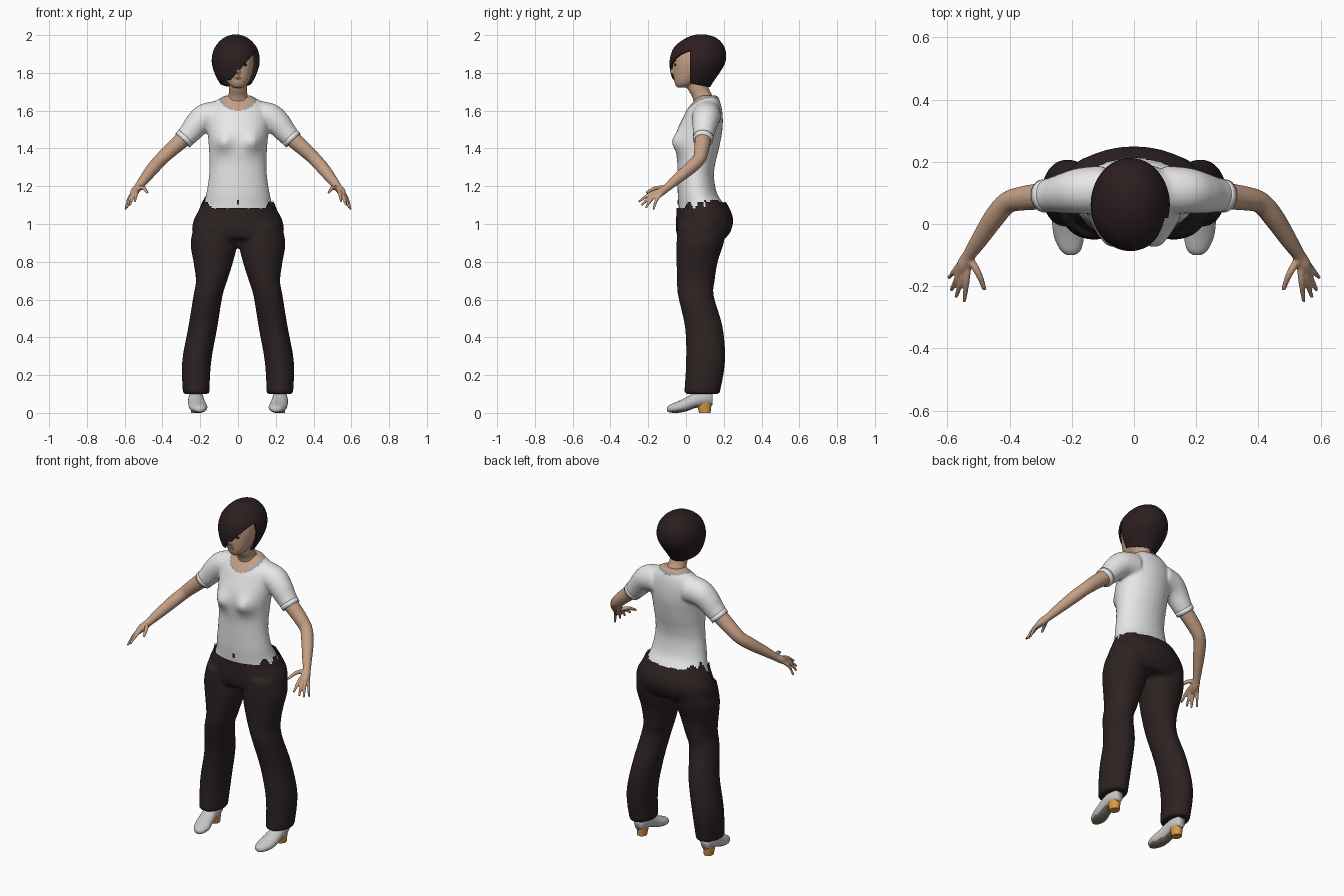
import bpy, bmesh, math
from mathutils import Vector

if "Cube" in bpy.data.objects:
    bpy.data.objects.remove(bpy.data.objects["Cube"])


def material(name, *rgb):
    m = bpy.data.materials.new(name)
    m.diffuse_color = (*rgb, 1)
    m.use_nodes = True
    m.node_tree.nodes["Principled BSDF"].inputs["Base Color"].default_value = m.diffuse_color
    return m


SKIN = material("skin", 0.56, 0.35, 0.235)
SHIRT = material("shirt white", 0.80, 0.80, 0.80)
COLLAR = material("collar grey", 0.36, 0.36, 0.36)
TROUSER = material("trouser brown", 0.026, 0.016, 0.016)
HAIR = material("hair brown", 0.025, 0.013, 0.014)
SHOE = material("shoe grey", 0.58, 0.57, 0.58)
SOLE = material("sole brown", 0.22, 0.17, 0.13)
HEEL = material("heel orange", 0.68, 0.33, 0.06)
LIP = material("lips", 0.36, 0.15, 0.11)
DARK = material("eye dark", 0.02, 0.015, 0.015)


def spline(rows, n=4):
    """Catmull-Rom interpolation of rows of numbers."""
    out = []
    for i in range(len(rows) - 1):
        a, b, c, d = (rows[max(0, min(len(rows) - 1, i + k))] for k in (-1, 0, 1, 2))
        for j in range(n):
            t = j / n
            out.append([0.5 * (2 * q + (r - p) * t + (2 * p - 5 * q + 4 * r - s) * t * t
                        + (3 * q - p - 3 * r + s) * t ** 3) for p, q, r, s in zip(a, b, c, d)])
    return out + [list(rows[-1])]


def loft(bm, sections, seg=32):
    """Closed skin over elliptical sections (centre, u, v)."""
    rings = [[bm.verts.new(c + u * math.cos(k * math.tau / seg) + v * math.sin(k * math.tau / seg))
              for k in range(seg)] for c, u, v in sections]
    for a, b in zip(rings, rings[1:]):
        for k in range(seg):
            bm.faces.new((a[k], a[(k + 1) % seg], b[(k + 1) % seg], b[k]))
    bm.faces.new(rings[0][::-1])
    bm.faces.new(rings[-1])


def stack(bm, rows):
    """Rows of z, x centre, half width, front y, back y."""
    loft(bm, [(Vector((x, (f + b) / 2, z)), Vector((w, 0, 0)), Vector((0, (b - f) / 2, 0)))
              for z, x, w, f, b in spline(rows)])


def tube(bm, rows, seg=16, n=4):
    """Rows of x, y, z, radius."""
    pts = spline(rows, n)
    sec = []
    for i, p in enumerate(pts):
        t = Vector(pts[min(i + 1, len(pts) - 1)][:3]) - Vector(pts[max(i - 1, 0)][:3])
        u = t.cross(Vector((0.3, 0.2, 1)) if abs(t.normalized().z) < 0.9 else Vector((1, 0, 0))).normalized()
        sec.append((Vector(p[:3]), u * p[3], t.normalized().cross(u) * p[3]))
    loft(bm, sec, seg)


def finish(bm, name, mats, voxel=0, smooth=2):
    """Mesh object; with a voxel size its pieces are fused into one surface."""
    bmesh.ops.recalc_face_normals(bm, faces=bm.faces[:])
    me = bpy.data.meshes.new(name)
    bm.to_mesh(me)
    bm.free()
    ob = bpy.data.objects.new(name, me)
    bpy.context.collection.objects.link(ob)
    if voxel:
        m = ob.modifiers.new("fuse", "REMESH")
        m.mode, m.voxel_size = "VOXEL", voxel
        m = ob.modifiers.new("relax", "SMOOTH")
        m.factor, m.iterations = 0.5, smooth
        dg = bpy.context.evaluated_depsgraph_get()
        me = bpy.data.meshes.new_from_object(ob.evaluated_get(dg))
        ob.modifiers.clear()
        ob.data = me
    me.materials.clear()
    for m in mats:
        me.materials.append(m)
    me.polygons.foreach_set("use_smooth", [True] * len(me.polygons))
    return ob


def mirrored(rows, s):
    return [(r[0] * s, *r[1:]) for r in rows]


def trim(ob, planes, rule):
    """Cut the mesh along planes, then drop faces whose centre meets the rule."""
    bm = bmesh.new()
    bm.from_mesh(ob.data)
    for co, no in planes:
        bmesh.ops.bisect_plane(bm, geom=bm.verts[:] + bm.edges[:] + bm.faces[:], plane_co=co, plane_no=no)
    gone = [f for f in bm.faces if rule(f.calc_center_median())]
    bmesh.ops.delete(bm, geom=gone, context="FACES")
    bm.to_mesh(ob.data)
    bm.free()


# Shirt: torso with bust and short sleeves
bm = bmesh.new()
stack(bm, [(1.04, 0, .205, -.035, .215), (1.10, 0, .183, -.04, .203), (1.16, 0, .168, -.044, .165),
           (1.25, 0, .154, -.045, .148), (1.32, 0, .151, -.046, .155), (1.38, 0, .153, -.052, .17),
           (1.44, 0, .157, -.055, .183), (1.50, 0, .162, -.045, .193), (1.56, 0, .165, -.018, .195),
           (1.61, 0, .155, .008, .19), (1.65, 0, .12, .04, .18), (1.68, 0, .07, .06, .165)])
for v in bm.verts:
    if v.co.y < 0.03:
        v.co.y -= 0.036 * math.exp(-((abs(v.co.x) - .08) / .045) ** 2 - ((v.co.z - 1.435) / .05) ** 2)
for s in (1, -1):
    tube(bm, mirrored([(.10, .11, 1.575, .078), (.17, .107, 1.565, .074), (.215, .10, 1.53, .067),
                       (.25, .095, 1.488, .059), (.288, .09, 1.447, .052)], s), 24)
shirt = finish(bm, "shirt", [SHIRT, COLLAR, SKIN], 0.009, 3)
for p in shirt.data.polygons:
    c = p.center
    d = (c.x / .10) ** 2 + ((c.y - .09) / .088) ** 2
    if c.z > 1.58 and d < 1:
        p.material_index = 2 if d < .78 or abs(c.x) < .03 and c.y < .09 else 1

# Sleeve cuffs
for s, side in ((1, "left"), (-1, "right")):
    bm = bmesh.new()
    tube(bm, mirrored([(.275, .092, 1.461, .054), (.293, .09, 1.442, .053)], s), 24, 1)
    finish(bm, side + "_sleeve_cuff", [SHIRT])

# Trousers: pelvis and two legs with a ragged waistline
bm = bmesh.new()
stack(bm, [(1.15, 0, .18, -.051, .19), (1.08, 0, .205, -.05, .232), (1.02, 0, .235, -.053, .25),
           (.96, 0, .243, -.052, .236), (.92, 0, .22, -.04, .205)])
for s in (1, -1):
    stack(bm, [(z, x * s, w, f, b) for z, x, w, f, b in (
        (1.0, .13, .10, -.045, .22), (.90, .128, .123, -.05, .20), (.80, .131, .105, -.05, .168),
        (.70, .140, .083, -.048, .152), (.62, .159, .077, -.042, .147), (.45, .187, .077, -.005, .195),
        (.27, .219, .077, .0, .207), (.10, .222, .07, -.01, .178))])
trousers = finish(bm, "trousers", [TROUSER], 0.011)


def waistline(c):
    side = min(1, max(0, (abs(c.x) - .12) / .04))
    back = .035 if c.y > .1 else 0
    return 1.08 + back + side * (.022 + .018 * math.sin(c.y * 85 + c.x * 40))


trim(trousers, [], lambda c: c.z > waistline(c))

# Waist button
bpy.ops.mesh.primitive_cube_add(size=1, location=(0, -.042, 1.115))
button = bpy.context.object
button.name, button.scale = "waist_button", (.012, .008, .022)
button.data.materials.append(TROUSER)

# Arms with hands
FINGERS = [[(.535, -.135, 1.178, .012), (.539, -.19, 1.16, .010), (.546, -.25, 1.118, .006)],
           [(.547, -.135, 1.172, .012), (.556, -.185, 1.148, .010), (.573, -.236, 1.098, .006)],
           [(.555, -.13, 1.168, .012), (.569, -.175, 1.14, .010), (.588, -.213, 1.085, .006)],
           [(.555, -.125, 1.165, .012), (.58, -.155, 1.13, .009), (.596, -.173, 1.075, .006)],
           [(.53, -.11, 1.19, .013), (.50, -.16, 1.19, .011), (.48, -.212, 1.165, .007)]]
for s, side in ((1, "left"), (-1, "right")):
    bm = bmesh.new()
    tube(bm, mirrored([(.25, .095, 1.49, .04), (.29, .09, 1.45, .043), (.36, .082, 1.388, .039),
                       (.408, .068, 1.342, .035), (.45, .02, 1.295, .034), (.50, -.055, 1.232, .027),
                       (.53, -.10, 1.193, .021), (.548, -.132, 1.17, .022), (.558, -.165, 1.15, .014)], s))
    for f in FINGERS:
        tube(bm, mirrored(f, s), 10)
    finish(bm, side + "_arm", [SKIN], 0.005, 1)

# Neck and head with nose
bm = bmesh.new()
stack(bm, [(1.59, 0, .075, .045, .165), (1.64, 0, .063, .042, .16), (1.68, 0, .051, .03, .14),
           (1.72, 0, .047, .008, .12), (1.80, 0, .047, .0, .10)])
stack(bm, [(1.722, 0, .025, -.046, .01), (1.74, 0, .048, -.058, .05), (1.77, 0, .066, -.065, .09),
           (1.81, 0, .079, -.067, .12), (1.86, 0, .085, -.067, .13), (1.91, 0, .08, -.06, .14),
           (1.95, 0, .06, -.03, .12)])
tube(bm, [(0, -.058, 1.855, .008), (0, -.069, 1.825, .010), (0, -.074, 1.808, .012), (0, -.06, 1.796, .01)])
finish(bm, "head", [SKIN], 0.006)


# Facial features
def blob(name, loc, size, mat):
    bpy.ops.mesh.primitive_uv_sphere_add(segments=16, ring_count=8, radius=1, location=loc)
    ob = bpy.context.object
    ob.name, ob.scale = name, size
    ob.data.materials.append(mat)
    bpy.ops.object.shade_smooth()


for s, side in ((1, "left"), (-1, "right")):
    blob(side + "_eye", (.034 * s, -.057, 1.843), (.015, .005, .007), DARK)
    blob(side + "_eyebrow", (.035 * s, -.056, 1.866), (.02, .005, .003), HAIR)
blob("lips", (0, -.064, 1.772), (.02, .005, .006), LIP)

# Bobbed hair with a slanted fringe
bm = bmesh.new()
stack(bm, [(2.003, -.012, .02, .05, .11), (1.985, -.012, .065, .0, .162), (1.945, -.012, .105, -.056, .20),
           (1.90, -.012, .124, -.08, .213), (1.85, -.012, .127, -.088, .207), (1.80, -.012, .113, -.082, .178),
           (1.76, -.012, .094, -.07, .15), (1.715, -.012, .065, -.04, .122)])
hair = finish(bm, "hair", [HAIR], 0.009)
trim(hair, [((0, .02, 0), (0, 1, 0)), ((0, 0, 1.807), (-1.13, 0, 1)), ((0, 0, 1.75), (0, .2, 1))],
     lambda c: (c.y < .02 and c.z < 1.807 + 1.13 * c.x) or c.z < 1.75 - .2 * c.y)
m = hair.modifiers.new("thickness", "SOLIDIFY")
m.thickness, m.offset = 0.01, -1

# Shoes with separate heels
for s, side in ((1, "left"), (-1, "right")):
    bm = bmesh.new()
    rows = spline([(-.10, .203, .012, .008, .03), (-.085, .204, .032, .002, .043), (-.045, .209, .047, 0, .06),
                   (0, .217, .046, .008, .082), (.05, .222, .042, .026, .11), (.10, .222, .038, .036, .12),
                   (.14, .222, .026, .042, .12)])
    loft(bm, [(Vector((x * s, y, (a + b) / 2)), Vector((w, 0, 0)), Vector((0, 0, (b - a) / 2)))
              for y, x, w, a, b in rows])
    shoe = finish(bm, side + "_shoe", [SHOE, SOLE])
    for p in shoe.data.polygons:
        p.material_index = int(p.normal.z < -.75)
    bm = bmesh.new()
    loft(bm, [(Vector((.222 * s, y, z)), Vector((w, 0, 0)), Vector((0, d, 0)))
              for z, y, w, d in ((0, .10, .026, .03), (.02, .098, .028, .034), (.055, .095, .033, .042))], 20)
    heel = finish(bm, side + "_shoe_heel", [HEEL])
    bpy.context.view_layer.objects.active = heel
    bpy.ops.object.select_all(action="DESELECT")
    heel.select_set(True)
    bpy.ops.object.shade_smooth_by_angle()
